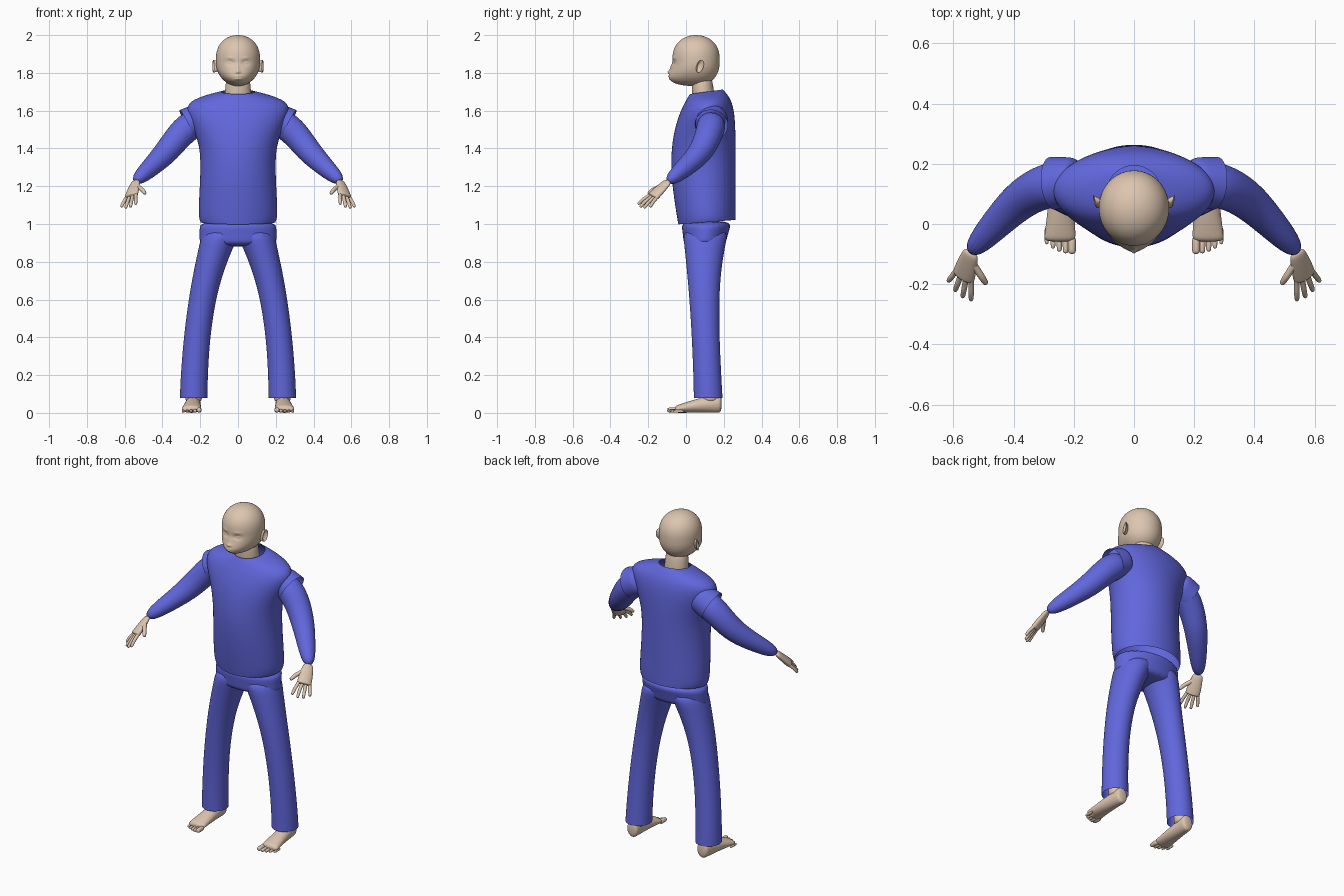
import bpy, bmesh, math
from mathutils import Vector

if "Cube" in bpy.data.objects:
    bpy.data.objects.remove(bpy.data.objects["Cube"], do_unlink=True)


def material(name, colour):
    mat = bpy.data.materials.new(name)
    mat.use_nodes = True
    mat.diffuse_color = (*colour, 1)
    shader = mat.node_tree.nodes["Principled BSDF"]
    shader.inputs["Base Color"].default_value = (*colour, 1)
    return mat


SKIN = material("skin", (.72, .56, .43))
CLOTH = material("blue cloth", (.12, .135, .72))


def finish(name, bm, mat):
    """Turn a bmesh into a smooth shaded object."""
    bmesh.ops.recalc_face_normals(bm, faces=bm.faces)
    for face in bm.faces:
        face.smooth = True
    mesh = bpy.data.meshes.new(name)
    bm.to_mesh(mesh)
    bm.free()
    mesh.materials.append(mat)
    obj = bpy.data.objects.new(name, mesh)
    bpy.context.collection.objects.link(obj)
    return obj


def loft(name, rings, mat, mirror=True, start_cap=True, end_cap=True, sides=16):
    """Skin a list of (centre, u, v) rounded sections."""
    bm = bmesh.new()
    loops = []
    for centre, u, v in rings:
        angles = [math.tau * i / sides for i in range(sides)]
        loops.append([bm.verts.new(centre + u * math.cos(a) + v * math.sin(a)) for a in angles])
    for low, high in zip(loops, loops[1:]):
        for i in range(sides):
            j = (i + 1) % sides
            bm.faces.new((low[i], low[j], high[j], high[i]))
    if start_cap:
        bm.faces.new(loops[0])
    if end_cap:
        bm.faces.new(loops[-1])
    obj = finish(name, bm, mat)
    smooth = obj.modifiers.new("smooth", "SUBSURF")
    smooth.levels = smooth.render_levels = 2
    if mirror:
        obj.modifiers.new("mirror", "MIRROR")
    return obj


def section(z, left, right, front, back, tilt=0):
    """One horizontal ring given by its extents."""
    centre = Vector((left + right, front + back, z + z)) / 2
    return centre, Vector((right - left, 0, 0)) / 2, Vector((0, (back - front) / 2, tilt))


def tube(name, points, radius, mat, side=(0, 0, 1), flat=1, **options):
    """Limb through points; radius is a rule of the fraction along it."""
    points = [Vector(p) for p in points]
    last = len(points) - 1
    rings = []
    for i, point in enumerate(points):
        along = (points[min(i + 1, last)] - points[max(i - 1, 0)]).normalized()
        v = along.cross(Vector(side)).normalized()
        u = v.cross(along)
        r = radius(i / last)
        rings.append((point, u * r, v * r * flat))
    return loft(name, rings, mat, **options)


# Shirt: belly and back follow smooth rules, widths give the shoulder slope
def shirt_ring(z, width):
    t = (z - 1) / .7
    front = -.04 - .14 * t + .2 * t ** 3
    back = .265 - .07 * t ** 12
    return section(z, -width, width, front, back, tilt=.012)


shirt_widths = {1.01: .2, 1.04: .215, 1.25: .2, 1.42: .2, 1.55: .26,
                1.62: .28, 1.66: .24, 1.69: .14, 1.7: .09}
loft("shirt", [shirt_ring(z, w) for z, w in shirt_widths.items()], CLOTH,
     mirror=False, start_cap=False, end_cap=False, sides=24)

# Sleeves, with a loose open shoulder cap over the top of each
arm = [(.2, .14, 1.55), (.29, .13, 1.5), (.37, .09, 1.39), (.45, .01, 1.31), (.55, -.1, 1.22)]
tube("sleeve", arm, lambda t: .08 - .045 * t * t, CLOTH)
tube("shoulder_cap", [(.18, .14, 1.57), (.22, .14, 1.55), (.27, .135, 1.525)],
     lambda t: .08 + .01 * t, CLOTH, end_cap=False)


# Trousers: hips and two flared legs sharing one side profile
def trouser_ring(z, left, right):
    return section(z, left, right, .04 - .065 * z * z, .2 - .06 * z + .1 * z ** 4)


def leg_ring(z):
    return trouser_ring(z, .16 - .2 * z ** 3, .31 - .13 * z * z)


loft("trouser_hips", [trouser_ring(z, -.205, .205) for z in (1.02, .97, .92, .88)],
     CLOTH, mirror=False, sides=24)
loft("trouser_leg", [leg_ring(z) for z in (.98, .9, .75, .6, .4, .2, .1, .08)],
     CLOTH, end_cap=False)


# Feet: ankle, wedge shaped foot and five toes
def foot_ring(t):
    half = .05 - .032 * t ** 1.5
    centre = Vector((.235 + .012 * t, .19 - .25 * t, half))
    return centre, Vector((.036 + .018 * t, 0, 0)), Vector((0, 0, half))


loft("foot", [foot_ring(t) for t in (0, .1, .4, .7, .9, 1)], SKIN)
tube("ankle", [(.235, .13, z) for z in (.2, .1, .05)], lambda t: .042 + .006 * t, SKIN,
     side=(1, 0, 0))
for toe in range(5):
    size = .015 if toe == 0 else .012 - .001 * toe
    x = .206 + .021 * toe
    tip = -.1 + .002 * toe * toe
    path = [(x, tip + back, size) for back in (.06, .03, .01, 0)]
    tube(f"toe_{toe + 1}", path, lambda t: size * (1 - .3 * t ** 6), SKIN, sides=8)

# Hands: flat palm, four fanned fingers and a thumb
wrist = Vector((.54, -.09, 1.23))
knuckles = Vector((.565, -.17, 1.15))
across = Vector((.8, .55, -.25))
reach = Vector((.015, -.055, -.055))


def digit(name, base, tip, size):
    path = [base.lerp(tip, t) for t in (-.2, .3, .6, .9, 1)]
    path[2].z += size / 2
    tube(name, path, lambda t: size * (1 - .4 * t ** 4), SKIN, side=across, sides=8)


tube("palm", [wrist.lerp(knuckles, t) for t in (0, .3, .7, 1, 1.1)],
     lambda t: .026 + .016 * math.sin(2 * t), SKIN, side=across, flat=.5)
for i, name in enumerate(("index", "middle", "ring", "little")):
    offset = across * .02 * (i - 1.5)
    length = 1.2 - .1 * (i - 1.2) ** 2
    digit(f"{name}_finger", knuckles + offset, knuckles + offset * 1.65 + reach * length, .0105)
digit("thumb", wrist.lerp(knuckles, .4) - across * .02, Vector((.49, -.2, 1.16)), .013)

# Neck
tube("neck", [(0, .095, 1.62), (0, .09, 1.7), (0, .08, 1.8)], lambda t: .075 - .01 * t, SKIN,
     side=(1, 0, 0), flat=.85, mirror=False)

# Facial features: (x, z, width, height, forward push)
features = {
    "eye socket": (.04, 1.853, .02, .012, -.011),
    "eyelid": (.043, 1.853, .012, .006, .008),
    "brow": (.043, 1.88, .02, .007, .003),
    "nose bridge": (0, 1.826, .008, .02, .006),
    "nose tip": (0, 1.805, .013, .008, .012),
    "lips": (0, 1.775, .02, .01, .008),
    "mouth line": (0, 1.775, .02, .003, -.009),
    "chin crease": (0, 1.757, .016, .005, -.004),
}


def push(x, z):
    return sum(depth * math.exp(-((abs(x) - fx) / w) ** 2 - ((z - fz) / h) ** 2)
               for fx, fz, w, h, depth in features.values())


# Head: a full skull with the lower half drawn forward into a jaw
bm = bmesh.new()
bmesh.ops.create_uvsphere(bm, u_segments=128, v_segments=96, radius=1)
for vert in bm.verts:
    a, b, c = vert.co
    fullness = math.sqrt(max(0, 1 - abs(c) ** 2.5) / max(.0001, 1 - c * c))
    jaw = min(c, 0) ** 2
    x = .117 * a * fullness * (1 - .1 * jaw)
    y = .053 + .125 * b * fullness
    z = 1.865 + .135 * c
    if b < 0:
        y += b * fullness * .12 * jaw + b * push(x, z)
    vert.co = x, y, z
finish("head", bm, SKIN)

# Ears: rounded shells with a hollow facing outwards
ear_sizes = {.1: .7, .118: .85, .13: 1, .133: .9, .124: .6, .12: .25}
loft("ear", [(Vector((x, .065 + (x - .1) / 3, 1.835)), Vector((.005, .02, 0)) * s,
              Vector((0, .008, .036)) * s) for x, s in ear_sizes.items()], SKIN)
